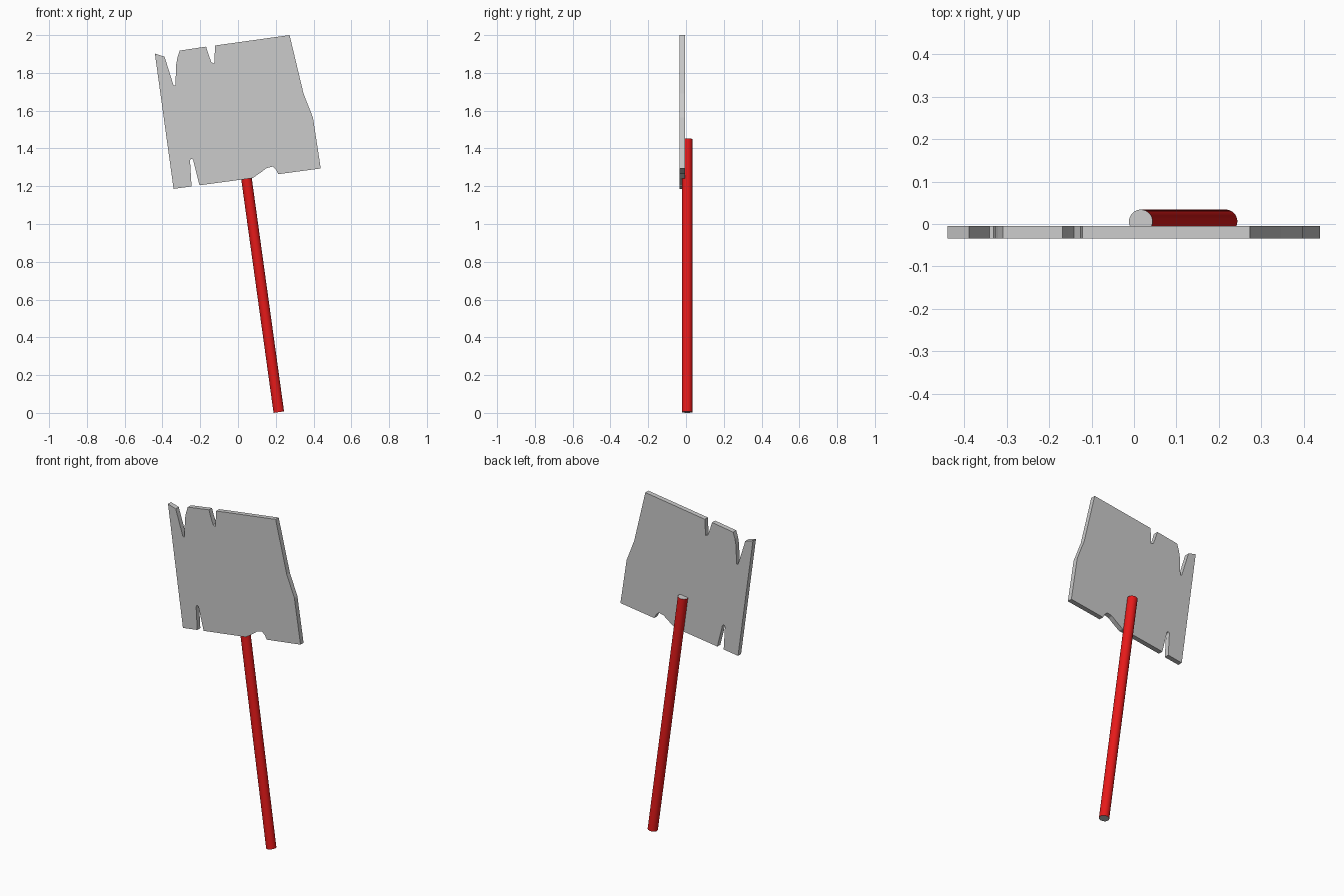
import bpy, bmesh
from mathutils import Vector

if "Cube" in bpy.data.objects:
    bpy.data.objects.remove(bpy.data.objects["Cube"])

# Torn board: front outline (x, z), clockwise from upper left corner
outline = [
    (-0.44, 1.902), (-0.389, 1.886), (-0.341, 1.733), (-0.331, 1.733),
    (-0.328, 1.84), (-0.321, 1.88), (-0.309, 1.918), (-0.169, 1.939),
    (-0.156, 1.897), (-0.141, 1.857), (-0.126, 1.849), (-0.121, 1.945),
    (0.273, 2.0), (0.347, 1.69), (0.397, 1.563), (0.438, 1.294),
    (0.214, 1.264), (0.201, 1.288), (0.183, 1.304), (0.151, 1.296),
    (0.124, 1.275), (0.077, 1.243), (-0.204, 1.205), (-0.238, 1.341),
    (-0.249, 1.346), (-0.254, 1.336), (-0.246, 1.199), (-0.341, 1.186)]
front_y, back_y = -0.034, -0.005

bm = bmesh.new()
face = bm.faces.new([bm.verts.new((x, front_y, z)) for x, z in outline])
ext = bmesh.ops.extrude_face_region(bm, geom=[face])
bmesh.ops.translate(bm, vec=(0, back_y - front_y, 0),
                    verts=[v for v in ext["geom"] if isinstance(v, bmesh.types.BMVert)])
bmesh.ops.recalc_face_normals(bm, faces=bm.faces)
mesh = bpy.data.meshes.new("sign_board")
bm.to_mesh(mesh)
bm.free()
board = bpy.data.objects.new("sign_board", mesh)
bpy.context.collection.objects.link(board)

# Leaning round post behind the board
bottom, top = Vector((0.216, 0.006, 0.004)), Vector((0.016, 0.006, 1.449))
axis = top - bottom
bpy.ops.mesh.primitive_cylinder_add(vertices=32, radius=0.028, depth=axis.length,
                                    location=(bottom + top) / 2,
                                    rotation=axis.to_track_quat('Z', 'Y').to_euler())
post = bpy.context.object
post.name = "post"
bpy.ops.object.shade_smooth_by_angle()

# Red post sides; the end caps stay grey
red = bpy.data.materials.new("red_paint")
red.diffuse_color = (0.8, 0.01, 0.01, 1)
red.use_nodes = True
red.node_tree.nodes["Principled BSDF"].inputs["Base Color"].default_value = red.diffuse_color
grey = bpy.data.materials.new("bare_end")
grey.diffuse_color = (0.6, 0.6, 0.6, 1)
grey.use_nodes = True
grey.node_tree.nodes["Principled BSDF"].inputs["Base Color"].default_value = grey.diffuse_color
post.data.materials.append(red)
post.data.materials.append(grey)
for p in post.data.polygons:
    p.material_index = 1 if len(p.vertices) > 4 else 0
